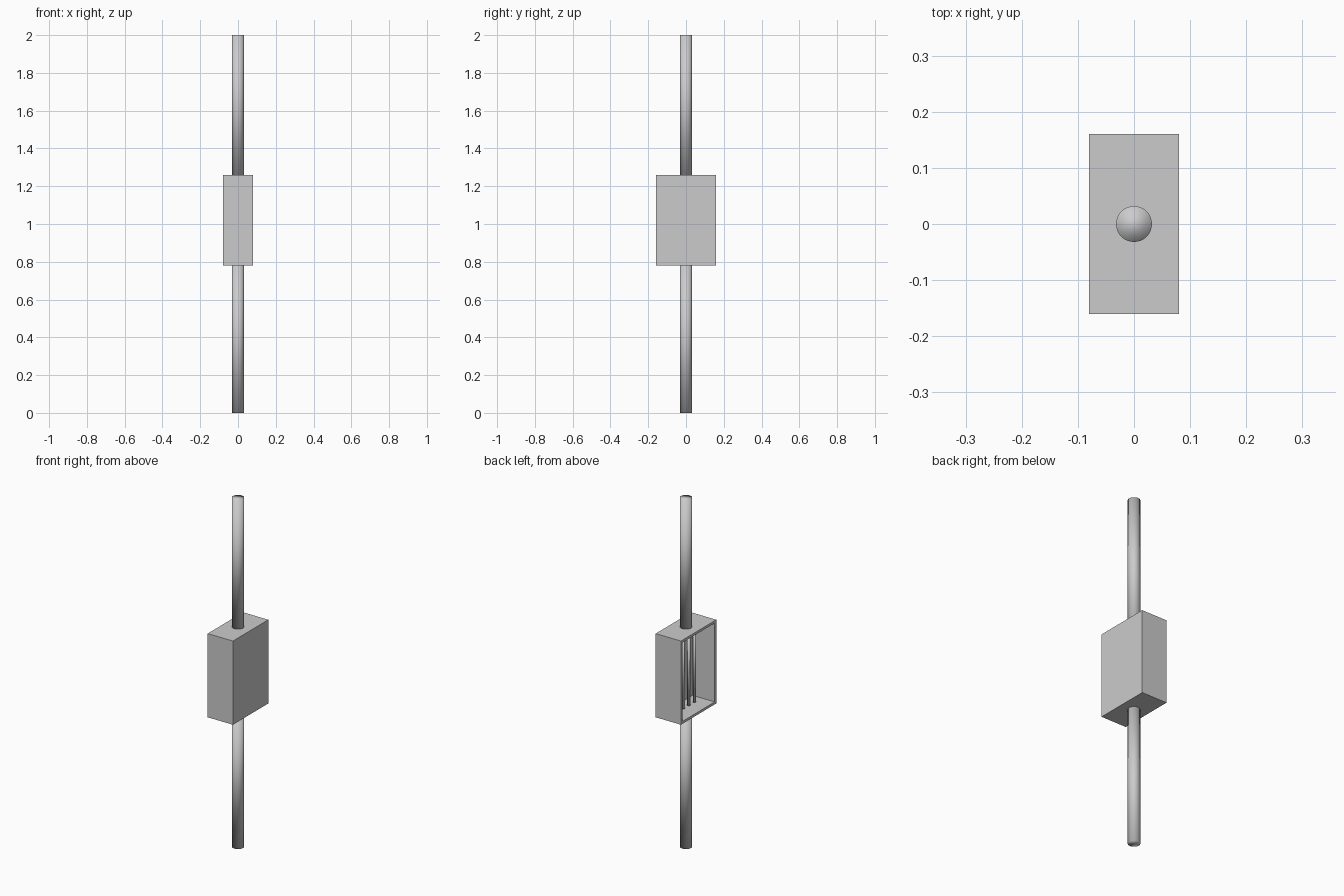
import bpy
import bmesh
from mathutils import Vector

if "Cube" in bpy.data.objects:
    bpy.data.objects.remove(bpy.data.objects["Cube"])

WALL = 0.02
Z0, Z1 = 0.78, 1.26


def new_object(name, bm):
    mesh = bpy.data.meshes.new(name)
    bm.to_mesh(mesh)
    bm.free()
    obj = bpy.data.objects.new(name, mesh)
    bpy.context.collection.objects.link(obj)
    return obj


def rod(name, radius, y, z0, z1, sides):
    bm = bmesh.new()
    bmesh.ops.create_cone(bm, cap_ends=True, segments=sides,
                          radius1=radius, radius2=radius, depth=z1 - z0)
    bmesh.ops.translate(bm, verts=bm.verts, vec=(0, y, (z0 + z1) / 2))
    for f in bm.faces:
        f.smooth = True
    return new_object(name, bm)


# Upper and lower poles meeting the box
rod("lower_pole", 0.032, 0, 0, Z0, 32)
rod("upper_pole", 0.032, 0, Z1, 2, 32)

# Hollow housing, open on its left side
bm = bmesh.new()
bmesh.ops.create_cube(bm, size=1)
bmesh.ops.scale(bm, verts=bm.verts, vec=(0.16, 0.32, Z1 - Z0))
bmesh.ops.translate(bm, verts=bm.verts, vec=(0, 0, (Z0 + Z1) / 2))
bm.normal_update()
opening = [f for f in bm.faces if f.normal.x < -0.9]
bmesh.ops.inset_region(bm, faces=opening, thickness=WALL)
out = bmesh.ops.extrude_face_region(bm, geom=opening)
moved = [v for v in out["geom"] if isinstance(v, bmesh.types.BMVert)]
bmesh.ops.translate(bm, verts=moved, vec=Vector((0.16 - WALL, 0, 0)))
bmesh.ops.delete(bm, geom=[f for f in opening if f.is_valid], context='FACES')
bmesh.ops.recalc_face_normals(bm, faces=bm.faces)
new_object("open_housing", bm)

# Row of thin rods from floor to ceiling of the housing
for i in range(4):
    rod(f"inner_rod_{i + 1}", 0.008, -0.075 + 0.05 * i,
        Z0 + WALL, Z1 - WALL, 16)
